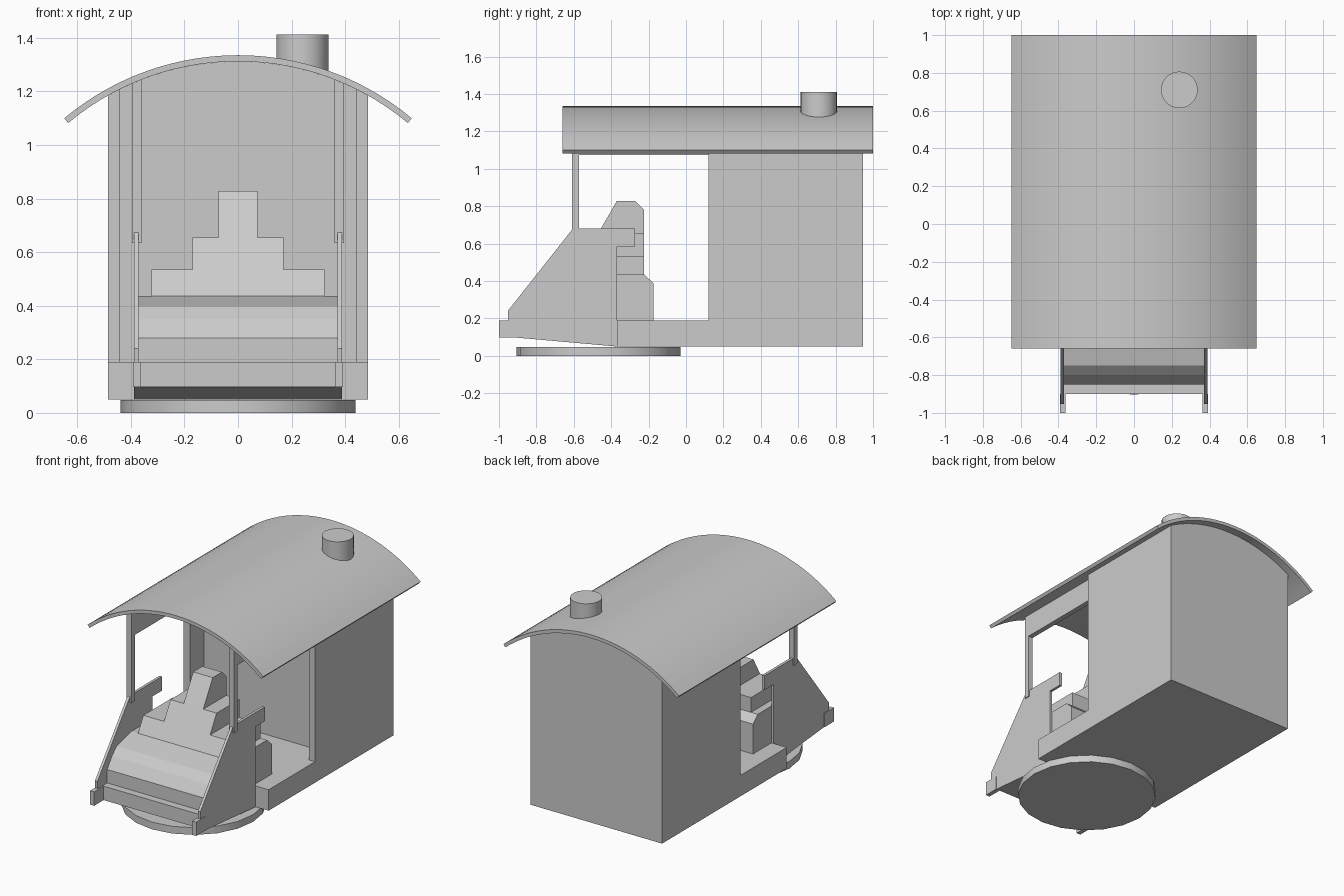
import bpy, bmesh, math

if "Cube" in bpy.data.objects:
    bpy.data.objects.remove(bpy.data.objects["Cube"])

ARC_Z, R_OUT, R_IN = 0.324, 1.011, 0.988   # roof arc centre height and radii


def prism(name, profile, axis, a, b, smooth=False):
    """Extrude a 2D profile: axis 'x' takes (y, z), 'y' takes (x, z), 'z' takes (x, y)."""
    place = {'x': lambda p, t: (t, p[0], p[1]),
             'y': lambda p, t: (p[0], t, p[1]),
             'z': lambda p, t: (p[0], p[1], t)}[axis]
    bm = bmesh.new()
    lo = [bm.verts.new(place(p, a)) for p in profile]
    hi = [bm.verts.new(place(p, b)) for p in profile]
    bm.faces.new(lo)
    bm.faces.new(hi[::-1])
    n = len(profile)
    for i in range(n):
        j = (i + 1) % n
        bm.faces.new((lo[i], hi[i], hi[j], lo[j]))
    bmesh.ops.recalc_face_normals(bm, faces=bm.faces)
    mesh = bpy.data.meshes.new(name)
    bm.to_mesh(mesh)
    bm.free()
    if smooth:
        mesh.shade_smooth()
        mesh.set_sharp_from_angle(angle=math.radians(35))
    obj = bpy.data.objects.new(name, mesh)
    bpy.context.collection.objects.link(obj)
    return obj


def box(name, x0, x1, y0, y1, z0, z1):
    return prism(name, [(x0, y0), (x1, y0), (x1, y1), (x0, y1)], 'z', z0, z1)


def circle(cx, cy, r, n):
    return [(cx + r * math.cos(2 * math.pi * i / n),
             cy + r * math.sin(2 * math.pi * i / n)) for i in range(n)]


def arc(r, a0, a1, n):
    """Points on the roof arc, angles measured from straight up."""
    return [(r * math.sin(t), ARC_Z + r * math.cos(t))
            for t in (a0 + (a1 - a0) * i / n for i in range(n + 1))]


def under_roof(name, x0, x1, y0, y1, z0, n=1):
    """Upright piece whose top follows the underside of the roof."""
    top = arc(R_IN, math.asin(x1 / R_IN), math.asin(x0 / R_IN), n)
    return prism(name, [(x0, z0), (x1, z0)] + top, 'y', y0, y1)


# Turntable and floor
prism("turntable", circle(0, -0.467, 0.438, 20), 'z', 0, 0.048, True)
box("floor", -0.485, 0.485, -0.37, 0.27, 0.05, 0.19)

# Rear cab with a shallow recess framed by two walls
under_roof("rear_cab", -0.485, 0.485, 0.27, 0.945, 0.05, 18)

# Curved roof
half = math.radians(39.9)
prism("roof", arc(R_OUT, -half, half, 28) + arc(R_IN, half, -half, 28),
      'y', -0.66, 1.0, True)

# Chimney with its base fitted to the roof
chimney = prism("chimney", circle(0.24, 0.71, 0.097, 28), 'z', 1.2, 1.412, True)
for v in chimney.data.vertices:
    if v.co.z < 1.3:
        v.co.z = ARC_Z + math.sqrt(1.0 - v.co.x ** 2)

# Hood between the side plates
prism("hood", [(-0.9, 0.097), (-0.9, 0.19), (-0.85, 0.19), (-0.85, 0.28),
               (-0.80, 0.35), (-0.75, 0.397), (-0.594, 0.436), (-0.225, 0.436),
               (-0.175, 0.39), (-0.175, 0.05), (-0.37, 0.05)], 'x', -0.372, 0.372)


# Stepped cowl with a common sloping front
def slope(z):
    return -0.594 + 0.567 * (z - 0.435)


for i, (w, z0, z1) in enumerate([(0.323, 0.435, 0.535), (0.17, 0.535, 0.655)]):
    prism(f"cowl_step_{i + 1}", [(slope(z0), z0), (slope(z1), z1),
                                 (-0.225, z1), (-0.225, z0)], 'x', -w, w)
prism("cowl_top", [(slope(0.655), 0.655), (-0.37, 0.828), (-0.272, 0.828),
                   (-0.225, 0.783), (-0.225, 0.655)], 'x', -0.072, 0.072)

# Paired parts on both sides
plate = [(-0.945, 0.10), (-0.9, 0.097), (-0.37, 0.05), (-0.37, 0.585), (-0.273, 0.585),
         (-0.273, 0.68), (-0.605, 0.68), (-0.953, 0.24)]
for s, side in ((-1, "left"), (1, "right")):
    def span(a, b):
        return sorted((s * a, s * b))
    prism(f"{side}_side_plate", plate, 'x', *span(0.371, 0.389))
    box(f"{side}_front_tab", *span(0.362, 0.392), -1.0, -0.9, 0.097, 0.19)
    under_roof(f"{side}_cab_wall", *span(0.44, 0.485), 0.12, 0.27, 0.05)
    under_roof(f"{side}_post", *span(0.361, 0.396), -0.61, -0.573, 0.635)
    under_roof(f"{side}_roof_beam", *span(0.361, 0.396), -0.573, 0.27, 1.075)
